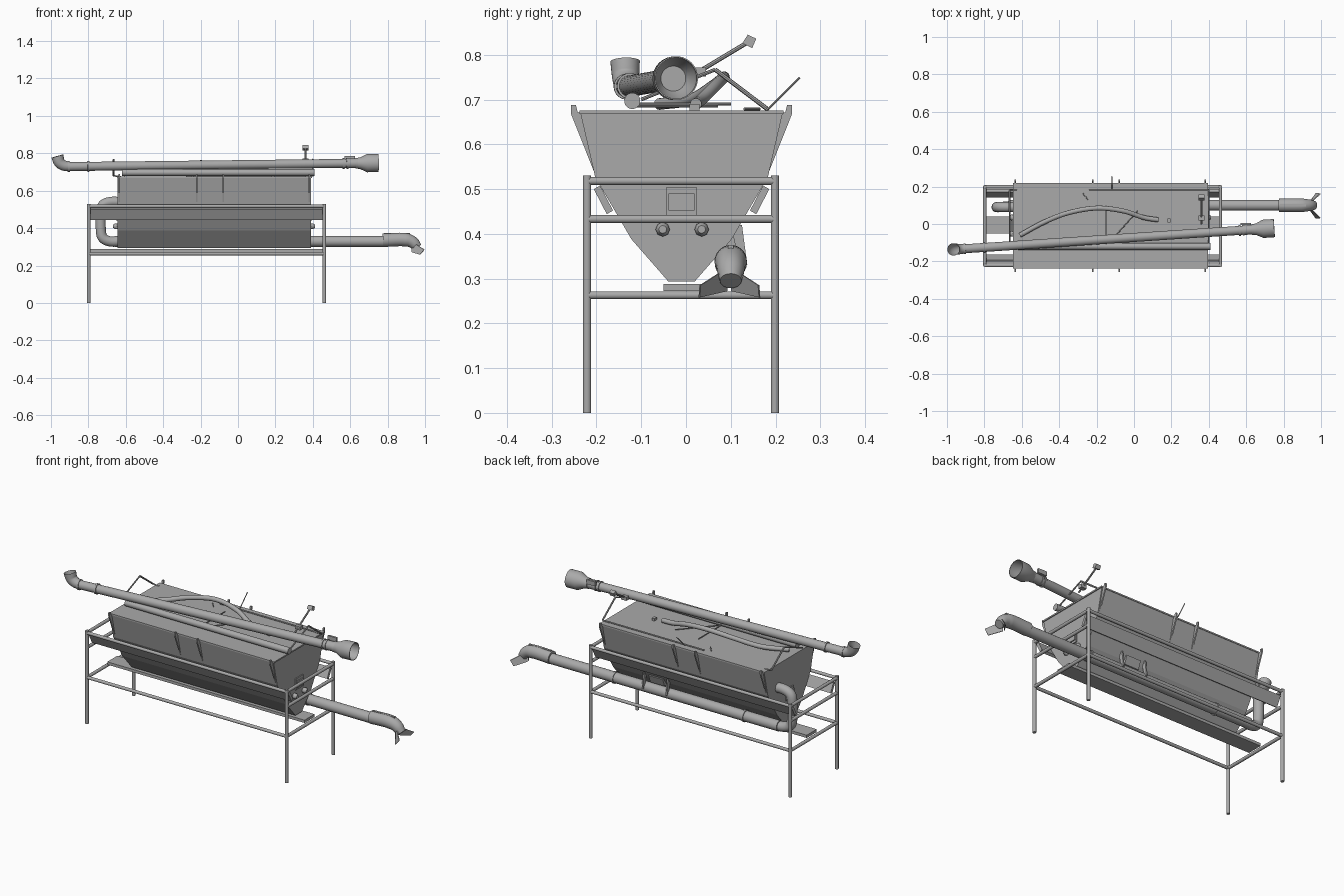
import bpy, bmesh, math
from mathutils import Vector

if "Cube" in bpy.data.objects:
    bpy.data.objects.remove(bpy.data.objects["Cube"])

steel = bpy.data.materials.new("plain_grey_steel")
steel.diffuse_color = (0.4, 0.4, 0.4, 1)
steel.use_nodes = True
steel.node_tree.nodes["Principled BSDF"].inputs["Base Color"].default_value = steel.diffuse_color
CY = -0.01          # centre plane of the frame and hopper


def finish(name, bm, smooth=False):
    bmesh.ops.recalc_face_normals(bm, faces=bm.faces)
    me = bpy.data.meshes.new(name)
    bm.to_mesh(me)
    bm.free()
    me.materials.append(steel)
    if smooth:
        me.shade_smooth()
        me.set_sharp_from_angle(angle=math.radians(40))
    ob = bpy.data.objects.new(name, me)
    bpy.context.scene.collection.objects.link(ob)
    return ob


def prism(name, yz, x0, x1):
    """Extrude a y-z outline along x."""
    bm = bmesh.new()
    a = [bm.verts.new((x0, y, z)) for y, z in yz]
    b = [bm.verts.new((x1, y, z)) for y, z in yz]
    bm.faces.new(a)
    bm.faces.new(b[::-1])
    for i in range(len(a)):
        j = (i + 1) % len(a)
        bm.faces.new((a[i], a[j], b[j], b[i]))
    return finish(name, bm)


def box(name, x0, x1, y0, y1, z0, z1):
    return prism(name, [(y0, z0), (y1, z0), (y1, z1), (y0, z1)], x0, x1)


def tube(name, pts, r, sides=20, cap=True, axis=None):
    """Sweep a circle along points; r is one radius or one per point."""
    pts = [Vector(p) for p in pts]
    rs = r if isinstance(r, list) else [r] * len(pts)
    bm = bmesh.new()
    rings, u, prev = [], None, None
    for i, p in enumerate(pts):
        if axis is not None:
            t = Vector(axis).normalized()
        else:
            t = (pts[min(i + 1, len(pts) - 1)] - pts[max(i - 1, 0)]).normalized()
        u = t.orthogonal().normalized() if u is None else prev.rotation_difference(t) @ u
        prev = t
        v = t.cross(u)
        rings.append([bm.verts.new(p + rs[i] * (math.cos(a) * u + math.sin(a) * v))
                      for a in (2 * math.pi * k / sides for k in range(sides))])
    for a, b in zip(rings, rings[1:]):
        for k in range(sides):
            m = (k + 1) % sides
            bm.faces.new((a[k], a[m], b[m], b[k]))
    if cap:
        bm.faces.new(rings[0])
        bm.faces.new(rings[-1])
    return finish(name, bm, True)


def curve_pts(pts, n=6):
    """Catmull-Rom smoothing of a few path points."""
    p = [Vector(q) for q in pts]
    p = [2 * p[0] - p[1]] + p + [2 * p[-1] - p[-2]]
    out = []
    for i in range(1, len(p) - 2):
        a, b, c, d = p[i - 1:i + 3]
        for k in range(n):
            t = k / n
            out.append(0.5 * (2 * b + (c - a) * t + (2 * a - 5 * b + 4 * c - d) * t ** 2
                              + (3 * b - a - 3 * c + d) * t ** 3))
    return out + [p[-2]]


# Frame: legs, end rails, long rails
XL, XR, YF, YB = -0.798, 0.462, -0.221, 0.199
for x in (XL, XR):
    end = "left" if x < 0 else "right"
    for y in (YF, YB):
        tube(f"{end}_leg", [(x, y, 0), (x, y, 0.53)], 0.0095, 12)
    for z in (0.518, 0.433, 0.263):
        tube(f"{end}_end_rail", [(x, YF, z), (x, YB, z)], 0.009, 12)
for s, y in ((-1, YF), (1, YB)):
    for z in (0.517, 0.263):
        tube("long_rail", [(XL, y, z), (XR, y, z)], 0.009, 12)
    # Sloped side beams that carry the hopper
    prism("sloped_side_beam", [(CY + s * a, z) for a, z in
                               ((0.196, 0.500), (0.167, 0.444), (0.153, 0.452), (0.182, 0.508))],
          XL, XR)
box("floor_plank", -0.79, 0.455, -0.05, 0.04, 0.272, 0.288)

# Hopper body with covered flat top
half = [(0.226, 0.67), (0.193, 0.527), (0.112, 0.388), (0.029, 0.293)]
outline = [(CY - a, z) for a, z in half] + [(CY + a, z) for a, z in half[::-1]]
prism("hopper", outline, -0.645, 0.39)
box("cover_sheet", -0.647, 0.395, CY - 0.228, CY + 0.228, 0.668, 0.676)

# Hook brackets along the rim
hook = [(0.247, 0.688), (0.236, 0.688), (0.232, 0.672), (0.224, 0.67), (0.196, 0.54),
        (0.198, 0.545), (0.247, 0.668)]
for x in (-0.635, -0.22, -0.08, 0.38):
    for s in (-1, 1):
        prism("rim_bracket", [(CY + s * a, z) for a, z in hook], x - 0.004, x + 0.004)

# Hatch and knobs on both hopper ends
for x, d in ((0.39, 1), (-0.645, -1)):
    lo, hi = sorted((x, x + d * 0.006))
    box("end_hatch_frame", lo, hi, -0.044, 0.024, 0.44, 0.505)
    lo, hi = sorted((x, x + d * 0.012))
    box("end_hatch", lo, hi, -0.039, 0.019, 0.452, 0.490)
    for y in (-0.052, 0.035):
        tube("end_knob", [(x, y, 0.41), (x + d * 0.01, y, 0.41), (x + d * 0.022, y, 0.41)],
             [0.016, 0.016, 0.009], 8)

# Cover roll, edge rod and support bows on top
tube("cover_roll", [(-0.62, -0.12, 0.697), (0.41, -0.12, 0.697)], 0.018)
tube("cover_edge_rod", [(-0.24, 0.18, 0.68), (0.39, 0.18, 0.68)], 0.004, 8)
tube("cover_hose", curve_pts([(-0.61, -0.06, 0.69), (-0.48, 0.01, 0.70), (-0.35, 0.06, 0.73),
                              (-0.2, 0.085, 0.75), (-0.06, 0.07, 0.735), (0.05, 0.035, 0.70),
                              (0.13, 0.022, 0.69)]), 0.013, 14)
tube("cover_cross_rod", [(-0.15, -0.13, 0.69), (-0.15, 0.10, 0.69)], 0.003, 8)
tube("cover_diagonal_rod", [(-0.15, -0.12, 0.685), (0.02, 0.07, 0.685)], 0.003, 8)
tube("cover_short_rod", [(-0.275, 0.165, 0.679), (-0.245, 0.13, 0.679)], 0.003, 8)
tube("raised_rod", [(-0.118, 0.175, 0.67), (-0.118, 0.254, 0.749)], 0.0025, 8)
box("cover_latch", 0.178, 0.195, 0.008, 0.03, 0.674, 0.69)
for x in (-0.665, 0.40):
    tube("cradle_strut", [(x, 0.18, 0.68), (x, 0.065, 0.767)], 0.005, 8)
    tube("cradle_strut", [(x, 0.065, 0.767), (x, -0.10, 0.70)], 0.004, 8)
    tube("cradle_foot", [(x, 0.18, 0.68), (x + (0.04 if x < 0 else -0.04), 0.18, 0.675)], 0.004, 8)

# Sensor on an arm
tube("sensor_arm", [(0.36, 0.0, 0.745), (0.36, 0.138, 0.828)], 0.005, 8)
prism("sensor_head", [(0.126, 0.826), (0.138, 0.845), (0.157, 0.836), (0.148, 0.815)], 0.346, 0.376)
box("sensor_clamp", 0.345, 0.378, 0.02, 0.045, 0.752, 0.772)

# Upper auger with elbow, collars and flared inlet
A, B = Vector((-0.9, -0.132, 0.729)), Vector((0.75, -0.022, 0.748))
axis = B - A


def on(x):
    return A + axis * ((x - A.x) / axis.x)


tube("upper_auger_tube", [on(-0.9), on(0.64)], 0.024, 28)
elbow = curve_pts([on(-0.9), (-0.93, -0.134, 0.734), (-0.955, -0.135, 0.752), (-0.966, -0.136, 0.785)], 4)
n = len(elbow)
tube("upper_auger_elbow", elbow, [0.025 + 0.008 * i / (n - 1) for i in range(n)], 28, cap=False)
for x in (-0.905, -0.8, 0.565, 0.585, 0.635):
    tube("auger_collar", [on(x - 0.005), on(x + 0.005)], 0.029, 28)
tube("inlet_collar", [on(0.59), on(0.635)], 0.026, 28)
box("inlet_clamp", 0.57, 0.625, -0.006, 0.006, 0.76, 0.785)
tube("flared_inlet", [on(x) for x in (0.635, 0.655, 0.69, 0.75, 0.75, 0.69, 0.655)],
     [0.028, 0.032, 0.049, 0.049, 0.046, 0.046, 0.028], 28, axis=axis)

# Lower unloading auger, feed pipe and hood
tube("feed_pipe", curve_pts([(-0.63, 0.09, 0.54), (-0.68, 0.09, 0.54), (-0.719, 0.09, 0.526),
                             (-0.733, 0.09, 0.49), (-0.733, 0.09, 0.385), (-0.72, 0.09, 0.345),
                             (-0.68, 0.094, 0.328), (-0.62, 0.1, 0.33)], 4), 0.027, 24)
tube("lower_auger_tube", [(-0.66, 0.1, 0.329), (0.80, 0.1, 0.329)], 0.029, 28)
tube("discharge_hood", curve_pts([(0.775, 0.1, 0.335), (0.88, 0.1, 0.339), (0.93, 0.1, 0.327),
                                  (0.962, 0.1, 0.295)], 5),
     [0.036] * 8 + [0.034, 0.033, 0.032, 0.031, 0.03, 0.028, 0.026, 0.024], 24)
box("hood_ridge", 0.78, 0.92, 0.094, 0.106, 0.36, 0.375)

# Forked deflector at the discharge
for s in (-1, 1):
    bm = bmesh.new()
    quad = [(0.935, 0.002, 0.325), (0.998, 0.064, 0.285), (0.975, 0.066, 0.258), (0.93, 0.004, 0.272)]
    bm.faces.new([bm.verts.new((x, 0.097 + s * y, z)) for x, y, z in quad])
    ext = bmesh.ops.extrude_face_region(bm, geom=bm.faces[:])
    bmesh.ops.translate(bm, vec=(-0.003, s * 0.003, 0),
                        verts=[v for v in ext["geom"] if isinstance(v, bmesh.types.BMVert)])
    finish("deflector_wing", bm)

# Hangers holding the lower auger to the hopper
for x in (0.03, 0.18):
    prism("auger_hanger", [(0.10, 0.42), (0.125, 0.42), (0.137, 0.33), (0.12, 0.33)], x - 0.004, x + 0.004)
prism("side_hatch", [(0.112, 0.41), (0.124, 0.41), (0.107, 0.365), (0.085, 0.365)], 0.06, 0.15)
for x in (-0.45, 0.37):
    tube("lower_auger_collar", [(x, 0.1, 0.329), (x + 0.012, 0.1, 0.329)], 0.033, 28)
